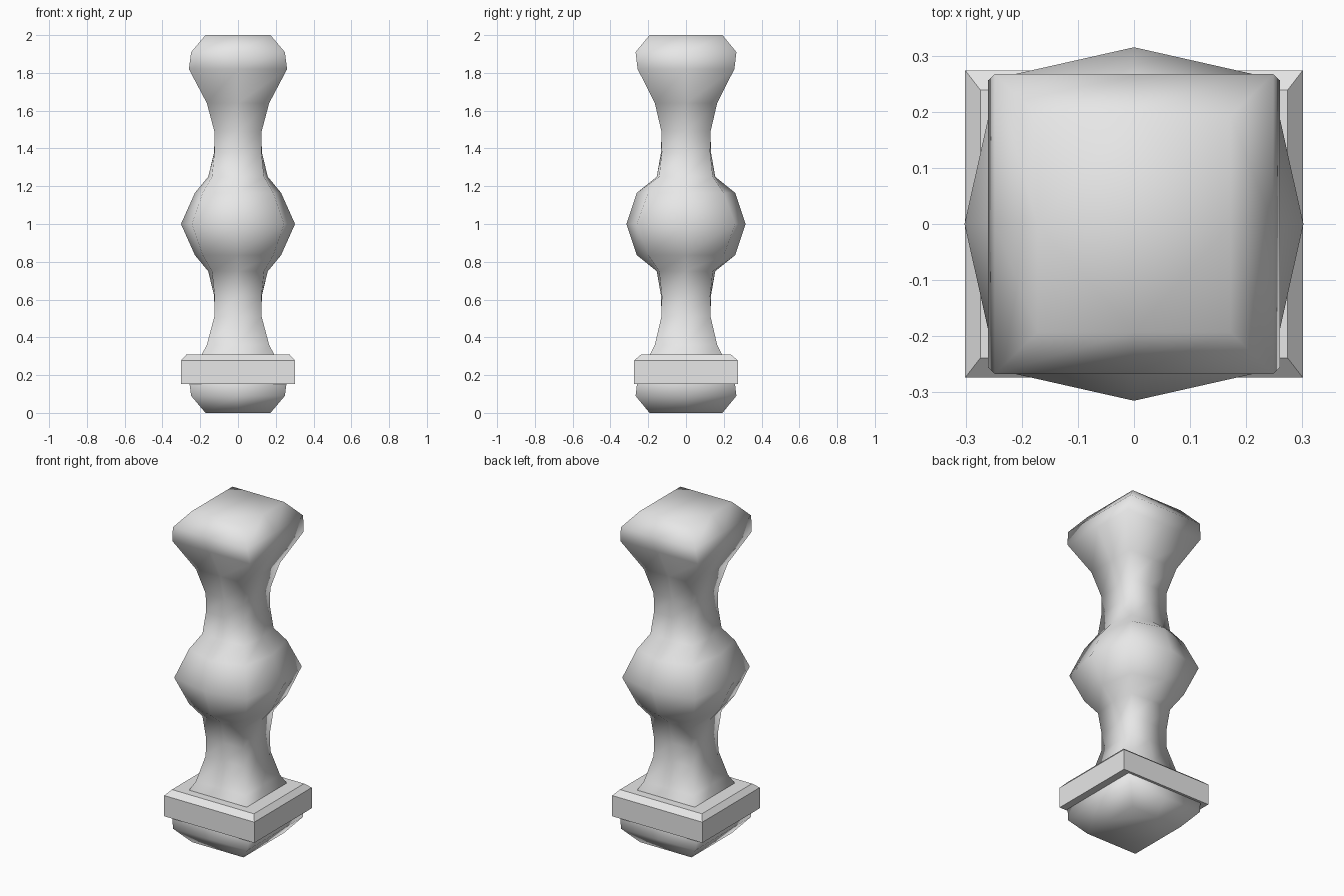
import bpy
import bmesh

cube = bpy.data.objects.get("Cube")
if cube:
    bpy.data.objects.remove(cube, do_unlink=True)

# Single stone colour
stone = bpy.data.materials.new("pale_stone")
stone.use_nodes = True
COLOUR = (0.8, 0.8, 0.8, 1)
stone.diffuse_color = COLOUR
stone.node_tree.nodes["Principled BSDF"].inputs["Base Color"].default_value = COLOUR


def ring(bm, z, corner, middle):
    """Square ring with a vertex in the middle of each side."""
    cx, cy = corner
    mx, my = middle
    points = [(cx, cy), (0, my), (-cx, cy), (-mx, 0),
              (-cx, -cy), (0, -my), (cx, -cy), (mx, 0)]
    return [bm.verts.new((x, y, z)) for x, y in points]


def loft(name, sections, smooth):
    """Skin a stack of rings and close both ends."""
    bm = bmesh.new()
    rings = [ring(bm, *s) for s in sections]
    for low, high in zip(rings, rings[1:]):
        for i in range(8):
            j = (i + 1) % 8
            bm.faces.new((low[i], low[j], high[j], high[i]))
    bm.faces.new(rings[0][::-1])
    bm.faces.new(rings[-1])
    bmesh.ops.recalc_face_normals(bm, faces=bm.faces)
    for face in bm.faces:
        face.smooth = smooth
    mesh = bpy.data.meshes.new(name)
    bm.to_mesh(mesh)
    bm.free()
    mesh.materials.append(stone)
    obj = bpy.data.objects.new(name, mesh)
    bpy.context.collection.objects.link(obj)
    return obj


def straight(z, x, y):
    return (z, (x, y), (x, y))


# Turned post: upper half from the central bulge to the cap, mirrored below
upper = [
    (1.0, (0.244, 0.26), (0.302, 0.315)),
    (1.165, (0.187, 0.2), (0.228, 0.26)),
    (1.25, (0.138, 0.142), (0.158, 0.155)),
    (1.38, (0.124, 0.128), (0.126, 0.132)),
    straight(1.49, 0.125, 0.13),
    straight(1.64, 0.165, 0.165),
    straight(1.82, 0.26, 0.256),
    straight(1.91, 0.248, 0.267),
    straight(2.0, 0.172, 0.193),
]
lower = [(2 - z, corner, middle) for z, corner, middle in upper[:0:-1]]
loft("post", lower + upper, True)

# Square collar with a bevelled top edge
loft("collar", [
    straight(0.153, 0.301, 0.274),
    straight(0.278, 0.301, 0.274),
    straight(0.308, 0.274, 0.239),
], False)
